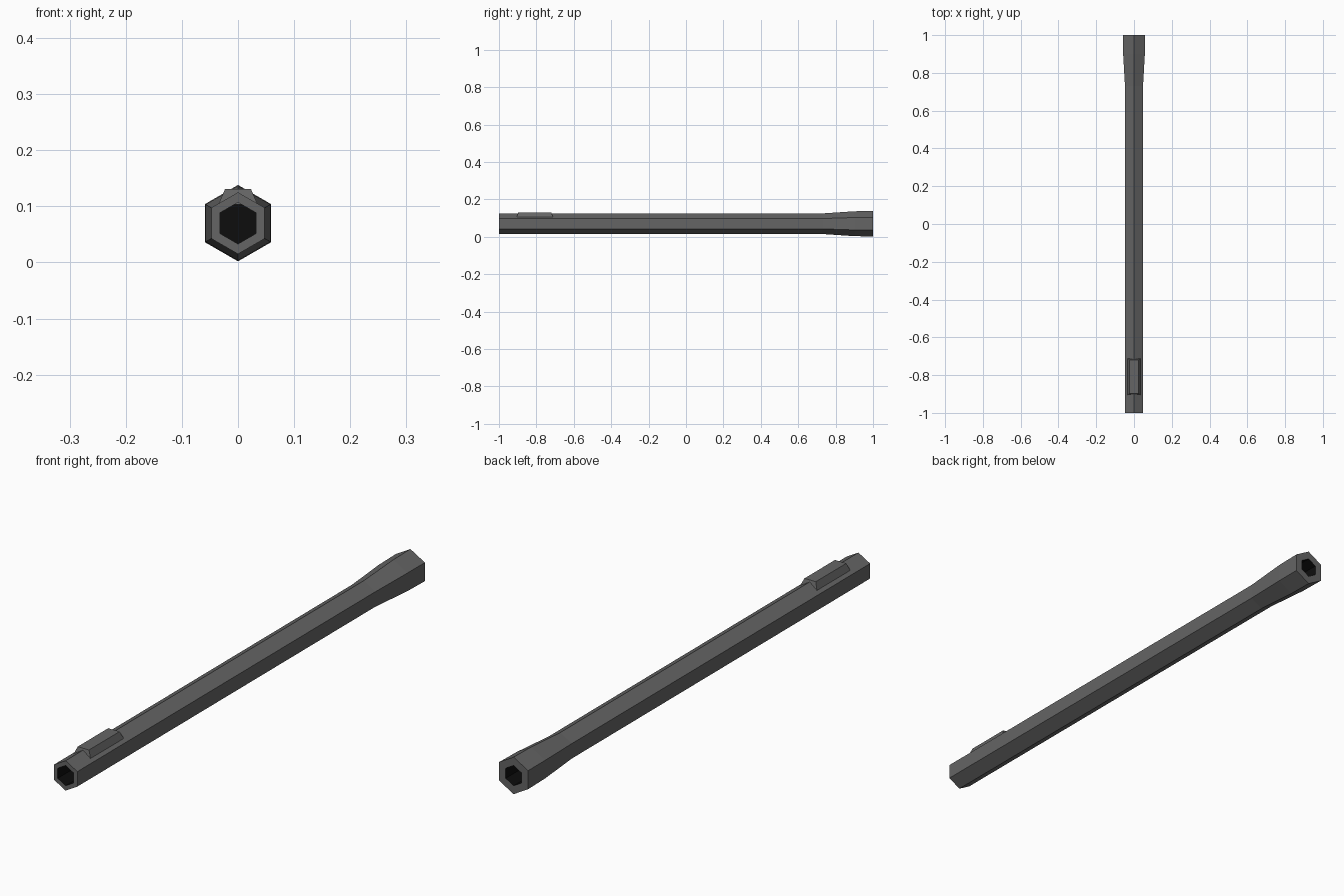
import bpy, bmesh, math

if "Cube" in bpy.data.objects:
    bpy.data.objects.remove(bpy.data.objects["Cube"])

def material(name, rgb):
    m = bpy.data.materials.new(name)
    m.diffuse_color = (*rgb, 1)
    m.use_nodes = True
    m.node_tree.nodes["Principled BSDF"].inputs["Base Color"].default_value = m.diffuse_color
    return m

STEEL = material("dark grey steel", (0.13, 0.13, 0.13))
BLACK = material("black bore", (0.004, 0.004, 0.004))
CZ = 0.07

def finish(name, bm, mats):
    bmesh.ops.recalc_face_normals(bm, faces=bm.faces)
    me = bpy.data.meshes.new(name)
    bm.to_mesh(me)
    bm.free()
    for m in mats:
        me.materials.append(m)
    ob = bpy.data.objects.new(name, me)
    bpy.context.collection.objects.link(ob)
    return ob

def hexagon(bm, y, r):
    return [bm.verts.new((r * math.sin(i * math.pi / 3), y, CZ + r * math.cos(i * math.pi / 3)))
            for i in range(6)]

# Hexagonal barrel: bore, front rim, outer wall, flared muzzle, rear bore
bm = bmesh.new()
BORE = 0.037
stations = [(-0.75, BORE), (-1, BORE), (-1, 0.055), (0.73, 0.055), (0.9, 0.0665),
            (1, 0.068), (1, BORE), (0.75, BORE)]
rings = [hexagon(bm, y, r) for y, r in stations]
for k, (a, b) in enumerate(zip(rings, rings[1:])):
    for i in range(6):
        j = (i + 1) % 6
        f = bm.faces.new((a[i], a[j], b[j], b[i]))
        f.material_index = 1 if k in (0, 6) else 0
for ring in (rings[0], rings[-1]):
    bm.faces.new(ring).material_index = 1
finish("barrel", bm, [STEEL, BLACK])

# Raised lug straddling the top ridge, with sloped sides and ends
bm = bmesh.new()
def rect(hx, y0, y1, z):
    return [bm.verts.new(p) for p in ((-hx, y0, z), (hx, y0, z), (hx, y1, z), (-hx, y1, z))]
low = rect(0.035, -0.905, -0.71, 0.103)
top = rect(0.023, -0.897, -0.72, 0.131)
bm.faces.new(low)
bm.faces.new(top)
for i in range(4):
    j = (i + 1) % 4
    bm.faces.new((low[i], low[j], top[j], top[i]))
finish("top_lug", bm, [STEEL])
